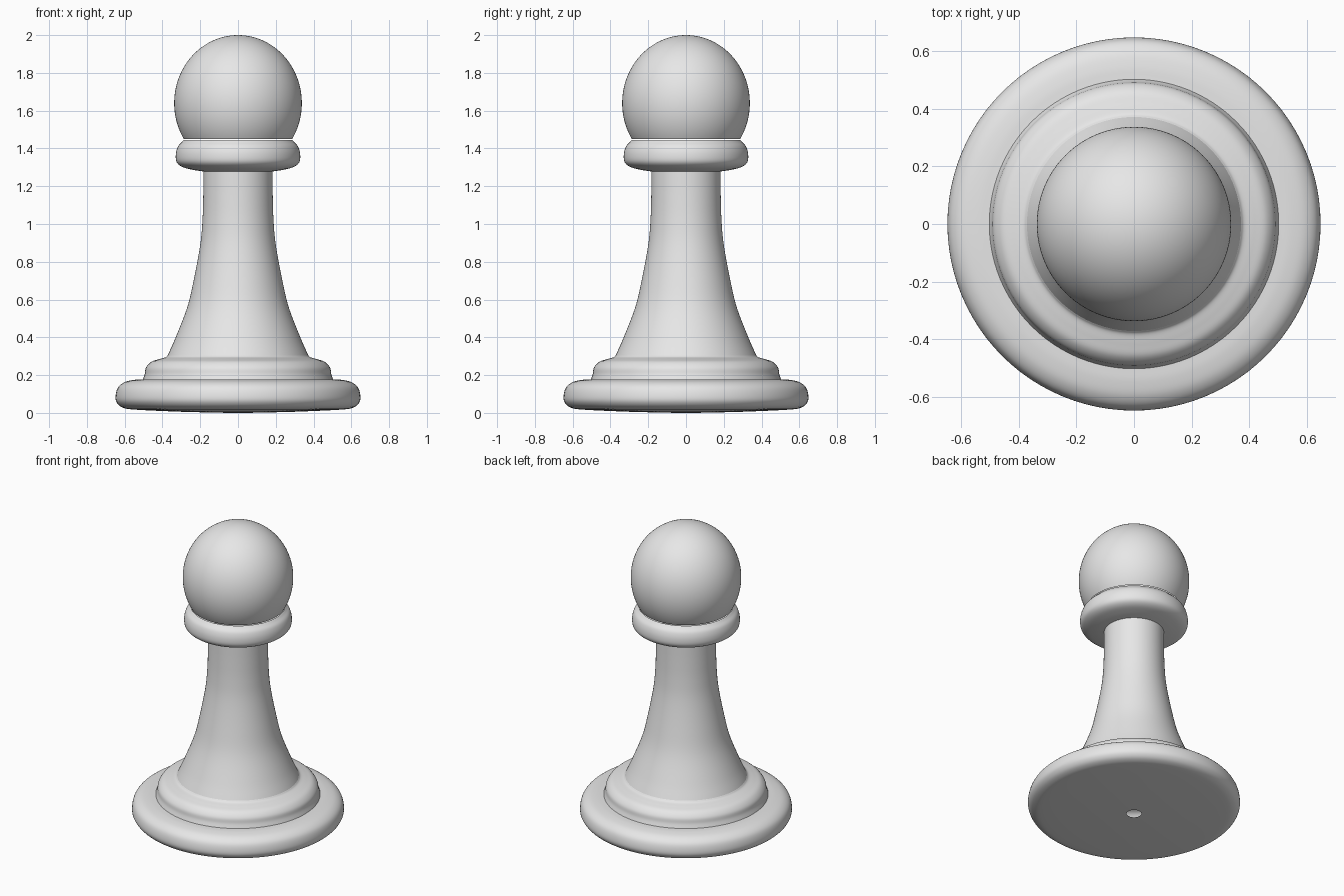
import bpy, bmesh, math
from mathutils import Vector

if "Cube" in bpy.data.objects:
    bpy.data.objects.remove(bpy.data.objects["Cube"])

SEGMENTS = 96

grey = bpy.data.materials.new("plain grey")
grey.diffuse_color = (0.8, 0.8, 0.8, 1)
grey.use_nodes = True
grey.node_tree.nodes["Principled BSDF"].inputs["Base Color"].default_value = grey.diffuse_color


def smooth_curve(points, steps=5):
    """Run a smooth curve through (radius, height) points."""
    p = [Vector(q) for q in points]
    p = [2 * p[0] - p[1]] + p + [2 * p[-1] - p[-2]]
    out = []
    for a, b, c, d in zip(p, p[1:], p[2:], p[3:]):
        for i in range(steps):
            t = i / steps
            out.append(0.5 * (2 * b + (c - a) * t + (2 * a - 5 * b + 4 * c - d) * t**2
                              + (3 * b - a - 3 * c + d) * t**3))
    return out + [p[-2]]


def lathe(name, profile):
    """Spin a profile, listed from bottom to top, about the z axis."""
    bm = bmesh.new()
    verts = [bm.verts.new((r, 0, z)) for r, z in profile]
    edges = [bm.edges.new(pair) for pair in zip(verts, verts[1:])]
    bmesh.ops.spin(bm, geom=verts + edges, cent=(0, 0, 0), axis=(0, 0, 1),
                   angle=math.tau, steps=SEGMENTS, use_merge=False)
    bmesh.ops.remove_doubles(bm, verts=bm.verts, dist=0.0002)
    bmesh.ops.recalc_face_normals(bm, faces=bm.faces)
    # Open shells: make the widest face point away from the axis
    f = max(bm.faces, key=lambda f: f.calc_center_median().xy.length)
    if f.normal.xy.dot(f.calc_center_median().xy) < 0:
        bmesh.ops.reverse_faces(bm, faces=bm.faces)
    mesh = bpy.data.meshes.new(name)
    bm.to_mesh(mesh)
    bm.free()
    mesh.materials.append(grey)
    obj = bpy.data.objects.new(name, mesh)
    bpy.context.collection.objects.link(obj)
    bpy.context.view_layer.objects.active = obj
    obj.select_set(True)
    bpy.ops.object.shade_smooth_by_angle(angle=math.radians(40))
    obj.select_set(False)
    return obj


# Wide foot with a small open hole in its slightly domed underside
lathe("foot", smooth_curve([
    (0.045, 0.0), (0.30, 0.006), (0.54, 0.017), (0.61, 0.028), (0.642, 0.055),
    (0.648, 0.09), (0.635, 0.135), (0.60, 0.163), (0.55, 0.175), (0.503, 0.178)]))

# Rounded step on top of the foot
lathe("step", smooth_curve([
    (0.503, 0.178), (0.494, 0.205), (0.487, 0.24), (0.46, 0.27),
    (0.42, 0.284), (0.385, 0.294), (0.372, 0.305)]))

# Tapering stem
lathe("stem", smooth_curve([
    (0.372, 0.305), (0.33, 0.40), (0.27, 0.555), (0.235, 0.70), (0.20, 0.89),
    (0.188, 1.02), (0.184, 1.15), (0.183, 1.278)]))

# Collar ring below the head
lathe("collar", smooth_curve([
    (0.183, 1.278), (0.24, 1.287), (0.295, 1.302), (0.325, 1.328), (0.329, 1.37),
    (0.318, 1.41), (0.298, 1.433), (0.287, 1.445)]))

# Slightly tall ball head, cut open where it meets the collar
R, H, MID = 0.338, 0.36, 1.64
start = -math.acos(0.287 / R)
angles = [start + (math.pi / 2 - start) * i / 40 for i in range(41)]
lathe("head", [(R * math.cos(a), MID + H * math.sin(a)) for a in angles])
